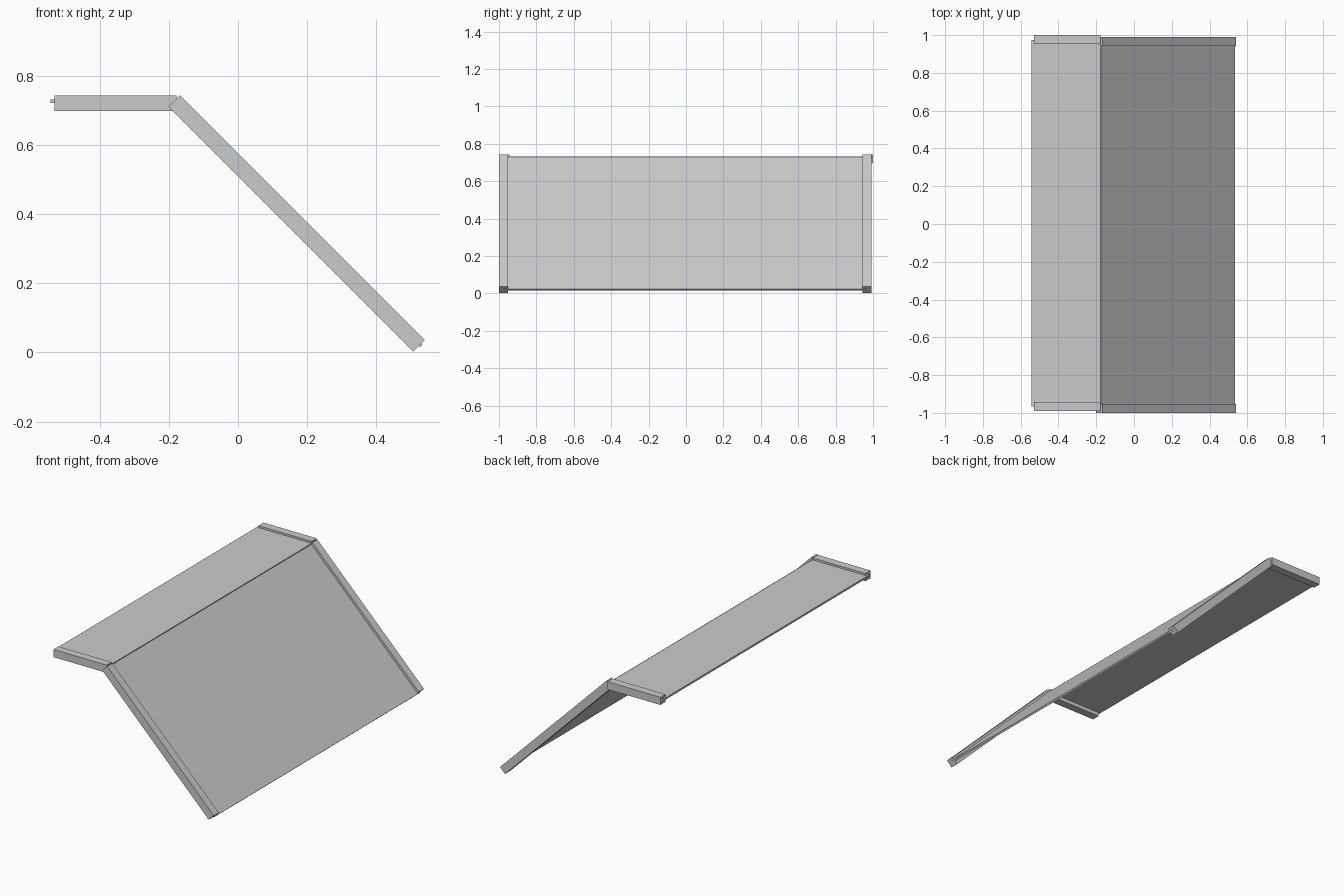
import bpy
from math import radians

if "Cube" in bpy.data.objects:
    bpy.data.objects.remove(bpy.data.objects["Cube"])


def box(name, center, size, tilt=0):
    """Box rotated about y by tilt degrees."""
    bpy.ops.mesh.primitive_cube_add(size=1, location=center, rotation=(0, radians(tilt), 0))
    ob = bpy.context.object
    ob.name = name
    ob.scale = size
    bpy.ops.object.transform_apply(location=False, rotation=True, scale=True)
    return ob


RAIL = 0.048

# Flat upper section: thin panel held between two side rails
box("flat_panel", (-0.360, 0.005, 0.7255), (0.364, 1.94, 0.011))
for side, y in (("front", -0.967), ("back", 0.976)):
    box(f"flat_rail_{side}", (-0.354, y, 0.720), (0.352, RAIL, 0.046))

# Sloping section at 45 degrees, with its own panel and rails
box("slope_panel", (0.176, -0.005, 0.372), (1.0, 1.94, 0.011), 45)
for side, y in (("front", -0.976), ("back", 0.967)):
    box(f"slope_rail_{side}", (0.1695, y, 0.3725), (1.0, RAIL, 0.047), 45)
